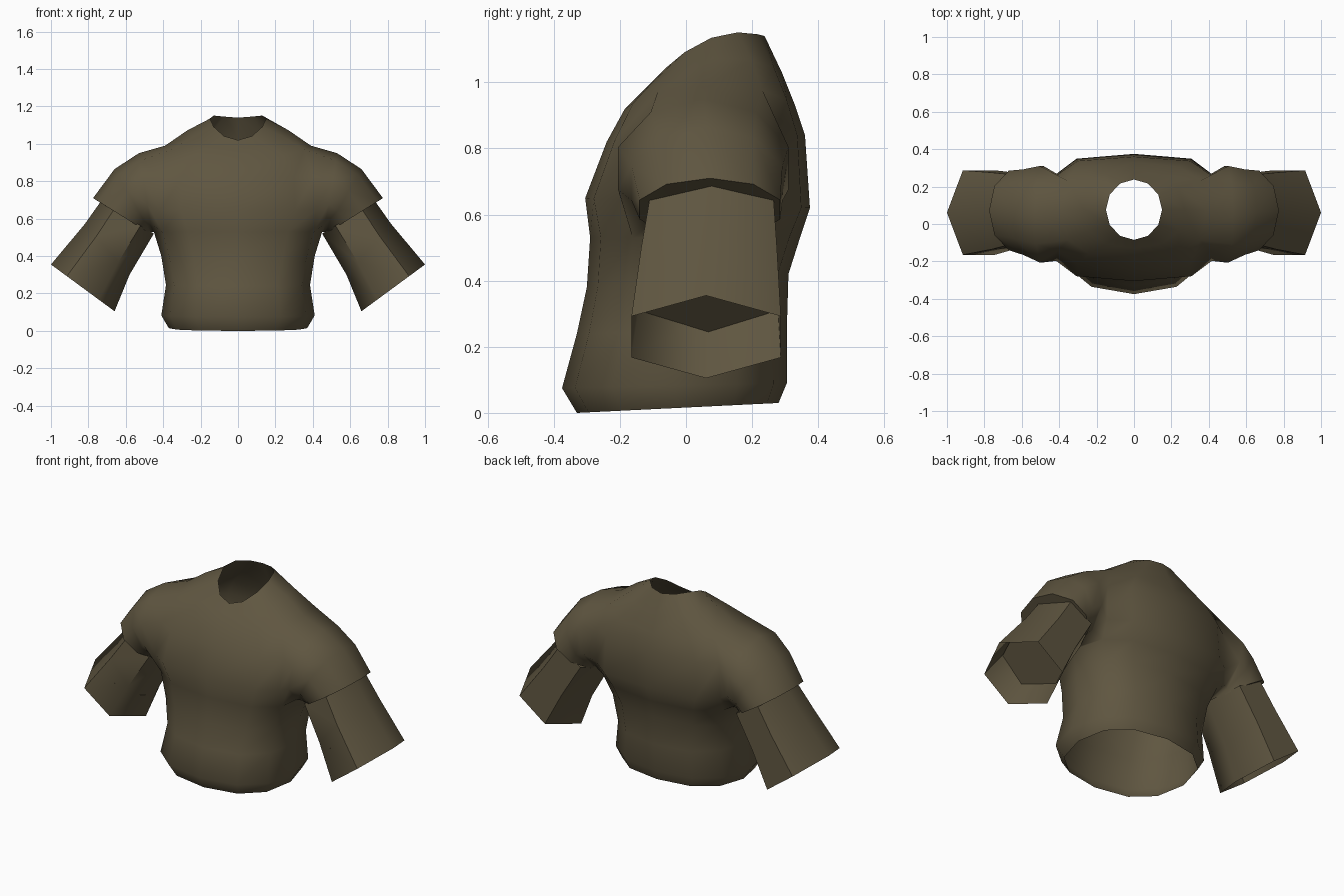
import bpy, bmesh, math

if "Cube" in bpy.data.objects:
    bpy.data.objects.remove(bpy.data.objects["Cube"])

cloth = bpy.data.materials.new("olive_cloth")
cloth.diffuse_color = (0.115, 0.093, 0.052, 1)
cloth.use_nodes = True
cloth.node_tree.nodes["Principled BSDF"].inputs["Base Color"].default_value = cloth.diffuse_color


def finish(bm, name, recalc=True):
    loose = [v for v in bm.verts if not v.link_faces]
    bmesh.ops.delete(bm, geom=loose, context='VERTS')
    if recalc:
        bmesh.ops.recalc_face_normals(bm, faces=bm.faces)
    me = bpy.data.meshes.new(name)
    bm.to_mesh(me)
    bm.free()
    me.materials.append(cloth)
    ob = bpy.data.objects.new(name, me)
    bpy.context.collection.objects.link(ob)
    bpy.ops.object.select_all(action='DESELECT')
    ob.select_set(True)
    bpy.context.view_layer.objects.active = ob
    bpy.ops.object.shade_smooth_by_angle(angle=math.radians(65))


def power(v, e):
    return math.copysign(abs(v) ** e, v) if abs(v) > 1e-6 else 0.0


def torso_ring(bm, w, yf, yb, zf, zb, lift, e):
    ring = []
    for i in range(12):
        a = i * math.pi / 6
        t = 0.5 - 0.5 * power(math.cos(a), e)
        ring.append(bm.verts.new((w * power(math.sin(a), e), yf + (yb - yf) * t,
                                  zf + (zb - zf) * t + lift * math.sin(a) ** 2)))
    return ring


def arm_ring(bm, side, n, top, bottom, yf, yb):
    """Tilted ring from a top point to a bottom point, both (x, z)."""
    ring = []
    peak = max(math.sin(k * 2 * math.pi / n) for k in range(n))
    for k in range(n):
        a = k * 2 * math.pi / n
        t = 0.5 - 0.5 * math.cos(a)
        x = top[0] + (bottom[0] - top[0]) * t
        z = top[1] + (bottom[1] - top[1]) * t
        y = (yf + yb) / 2 + (yb - yf) / 2 * math.sin(a) / peak
        ring.append(bm.verts.new((side * x, y, z)))
    return ring


def bridge(bm, a, b, skip=()):
    n = len(a)
    for i in range(n):
        if i not in skip:
            j = (i + 1) % n
            bm.faces.new((a[i], a[j], b[j], b[i]))


# Torso from hem to neckline: half width, front y, back y, front z, back z, side lift, squareness
ROWS = [
    (0.37, -0.33, 0.28, 0.00, 0.03, 0, 0.85),
    (0.41, -0.375, 0.305, 0.075, 0.09, 0, 0.85),
    (0.385, -0.33, 0.305, 0.24, 0.25, 0, 0.85),
    (0.41, -0.30, 0.31, 0.38, 0.42, 0, 0.8),
    (0.45, -0.29, 0.345, 0.53, 0.53, 0, 0.75),
    (0.45, -0.305, 0.375, 0.65, 0.62, 0, 0.55),
    (0.44, -0.24, 0.36, 0.82, 0.84, 0, 0.55),
    (0.39, -0.185, 0.33, 0.92, 0.93, 0.065, 0.7),
    (0.27, -0.13, 0.29, 0.975, 1.03, 0.07, 0.85),
    (0.15, -0.085, 0.238, 1.02, 1.14, 0.055, 1.0),
]
bm = bmesh.new()
rows = [torso_ring(bm, *r) for r in ROWS]
for r in range(len(rows) - 1):
    bridge(bm, rows[r], rows[r + 1], (2, 3, 8, 9) if 4 <= r <= 6 else ())

# Shoulder caps grown out of the armholes, ending in a turned-in lip
CAPS = [
    ((0.53, 0.95), (0.46, 0.53), -0.205, 0.31),
    ((0.66, 0.865), (0.465, 0.525), -0.165, 0.292),
    ((0.775, 0.71), (0.47, 0.52), -0.14, 0.285),
    ((0.72, 0.675), (0.48, 0.53), -0.10, 0.255),
]
LOOP = [(7, 3), (7, 4), (6, 4), (5, 4), (4, 4), (4, 3), (4, 2), (5, 2), (6, 2), (7, 2)]
for side in (1, -1):
    prev = [rows[r][i if side > 0 else 12 - i] for r, i in LOOP]
    for c in CAPS:
        ring = arm_ring(bm, side, 10, *c)
        bridge(bm, prev, ring)
        prev = ring
finish(bm, "shirt_body")

# Six-sided lower sleeves, open at the cuff, with a recessed inner panel
SLEEVE = [
    ((0.735, 0.69), (0.45, 0.52), -0.11, 0.265),
    ((0.82, 0.57), (0.58, 0.30), -0.135, 0.275),
    ((1.0, 0.355), (0.66, 0.105), -0.165, 0.287),
]
for side, label in ((1, "right"), (-1, "left")):
    bm = bmesh.new()
    rings = [arm_ring(bm, side, 6, *s) for s in SLEEVE]
    for a, b in zip(rings, rings[1:]):
        bridge(bm, a, b)
    finish(bm, "sleeve_" + label)
    bm = bmesh.new()
    panel = arm_ring(bm, side, 6, (0.87, 0.505), (0.605, 0.245), -0.143, 0.278)
    face = bm.faces.new(panel)
    face.normal_update()
    if face.normal.z > 0:
        face.normal_flip()
    finish(bm, "sleeve_panel_" + label, recalc=False)
